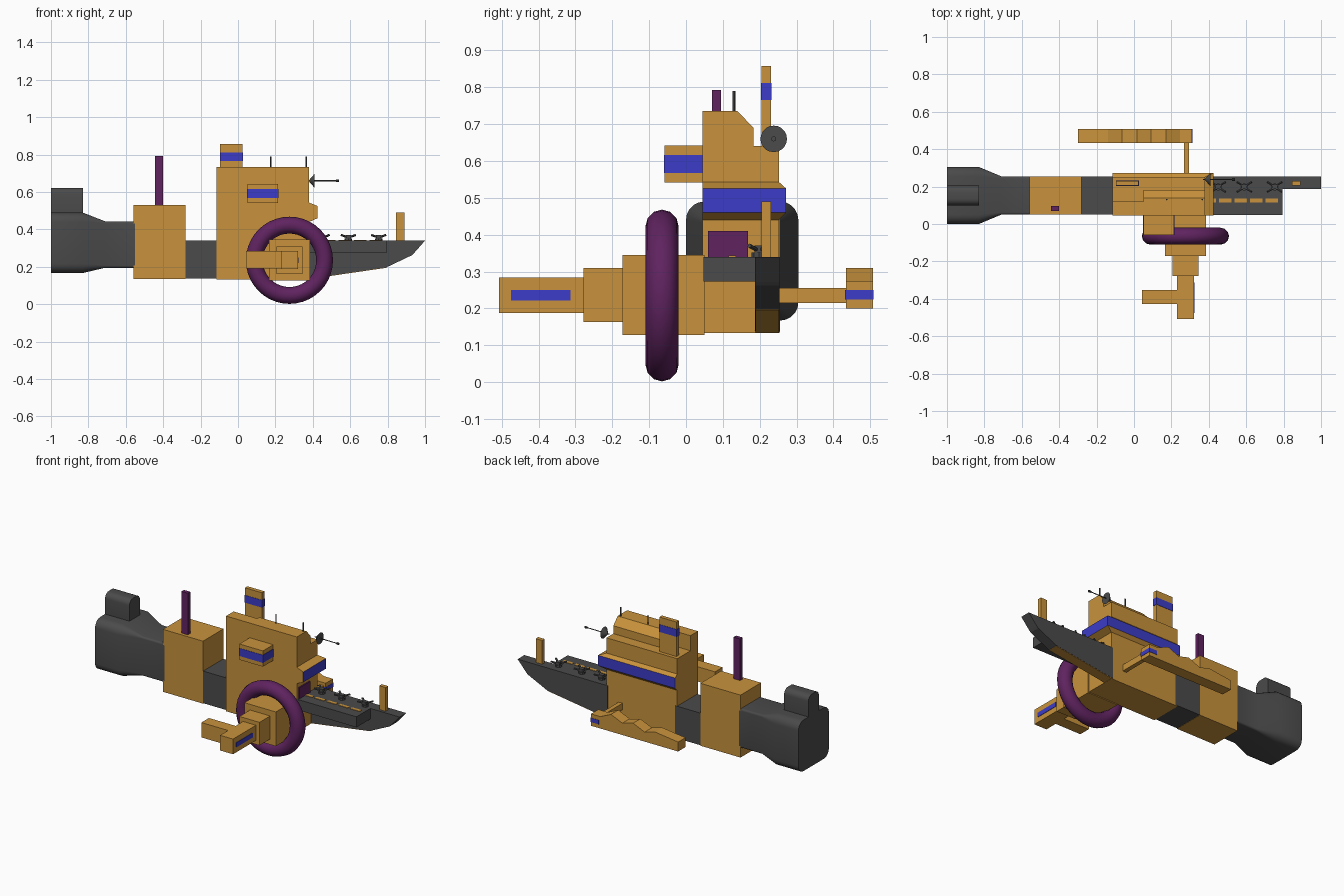
import bpy, bmesh, math
from mathutils import Vector, Matrix

if "Cube" in bpy.data.objects:
    bpy.data.objects.remove(bpy.data.objects["Cube"])


def material(name, rgb):
    m = bpy.data.materials.new(name)
    m.diffuse_color = (*rgb, 1)
    m.use_nodes = True
    m.node_tree.nodes["Principled BSDF"].inputs["Base Color"].default_value = m.diffuse_color
    return m


ORANGE = material("orange", (0.58, 0.29, 0.045))
BLUE = material("blue", (0.045, 0.045, 0.58))
PURPLE = material("purple", (0.115, 0.017, 0.115))
DARK = material("dark_grey", (0.07, 0.07, 0.07))


def make(name, bm, *mats, smooth=False):
    bmesh.ops.recalc_face_normals(bm, faces=bm.faces)
    me = bpy.data.meshes.new(name)
    bm.to_mesh(me)
    bm.free()
    ob = bpy.data.objects.new(name, me)
    bpy.context.collection.objects.link(ob)
    for m in mats:
        me.materials.append(m)
    if smooth:
        bpy.ops.object.select_all(action='DESELECT')
        ob.select_set(True)
        bpy.context.view_layer.objects.active = ob
        bpy.ops.object.shade_smooth_by_angle(angle=math.radians(40))
    return ob


def loft(name, rings, *mats, smooth=False):
    bm = bmesh.new()
    rows = [[bm.verts.new(p) for p in r] for r in rings]
    n = len(rows[0])
    for a, b in zip(rows, rows[1:]):
        for i in range(n):
            bm.faces.new((a[i], a[(i + 1) % n], b[(i + 1) % n], b[i]))
    bm.faces.new(rows[0])
    bm.faces.new(rows[-1])
    return make(name, bm, *mats, smooth=smooth)


def rect(x0, x1, y0, y1, z):
    return [(x0, y0, z), (x1, y0, z), (x1, y1, z), (x0, y1, z)]


def box(name, mat, x0, x1, y0, y1, z0, z1):
    return loft(name, [rect(x0, x1, y0, y1, z0), rect(x0, x1, y0, y1, z1)], mat)


def prism_y(name, mat, pts, y0, y1):
    return loft(name, [[(x, y, z) for x, z in pts] for y in (y0, y1)], mat)


def prism_x(name, mat, pts, x0, x1):
    return loft(name, [[(x, y, z) for y, z in pts] for x in (x0, x1)], mat)


def rounded(x, y0, y1, z0, z1, r, seg=5):
    ring = []
    corners = ((y1 - r, z1 - r), (y0 + r, z1 - r), (y0 + r, z0 + r), (y1 - r, z0 + r))
    for k, (cy, cz) in enumerate(corners):
        for i in range(seg + 1):
            a = math.pi / 2 * (k + i / seg)
            ring.append((x, cy + r * math.cos(a), cz + r * math.sin(a)))
    return ring


def rod(name, mat, a, b, r1, r2=None, n=10):
    a, b = Vector(a), Vector(b)
    d = b - a
    bm = bmesh.new()
    bmesh.ops.create_cone(bm, cap_ends=True, segments=n, radius1=r1,
                          radius2=r1 if r2 is None else r2, depth=d.length,
                          matrix=Matrix.Translation((a + b) / 2) @ d.to_track_quat('Z', 'Y').to_matrix().to_4x4())
    return make(name, bm, mat, smooth=True)


# Rear engine with its top bump
loft("engine", [rounded(-1, 0, 0.305, 0.167, 0.49, 0.05),
                rounded(-0.83, 0, 0.305, 0.167, 0.49, 0.05),
                rounded(-0.71, 0.05, 0.255, 0.195, 0.443, 0.012),
                rounded(-0.55, 0.05, 0.255, 0.195, 0.443, 0.012)], DARK, smooth=True)
loft("engine_bump", [rounded(x, 0.1, 0.205, 0.42, 0.622, 0.035) for x in (-1, -0.83)], DARK, smooth=True)

# Aft block, chimney and connecting hull
box("aft_block", ORANGE, -0.56, -0.28, 0.05, 0.255, 0.135, 0.53)
box("chimney", PURPLE, -0.445, -0.4, 0.07, 0.095, 0.52, 0.793)
box("mid_hull", DARK, -0.29, -0.1, 0.052, 0.253, 0.137, 0.34)

# Bridge: lower tower, rear upper tower, chamfered front upper tower
box("bridge_tower", ORANGE, -0.115, 0.38, 0.045, 0.252, 0.133, 0.64)
box("bridge_upper_rear", ORANGE, -0.115, 0.05, 0.045, 0.12, 0.62, 0.735)
prism_x("bridge_upper_front", ORANGE,
        [(0.045, 0.62), (0.183, 0.62), (0.183, 0.69), (0.14, 0.735), (0.045, 0.735)], 0.05, 0.38)

# Flared window band, blue on the fore and port faces
band = loft("window_band", [rect(-0.115, x, 0.045, y, z) for x, y, z in
                            ((0.38, 0.252, 0.44), (0.425, 0.272, 0.46),
                             (0.425, 0.272, 0.525), (0.38, 0.252, 0.543))], ORANGE, BLUE)
for p in band.data.polygons:
    if abs(p.normal.z) < 0.01 and (p.normal.x > 0.9 or p.normal.y > 0.9):
        p.material_index = 1
box("bridge_front_panel", PURPLE, 0.37, 0.388, 0.06, 0.168, 0.34, 0.41)

# Roof panel, side cabin and their wrapped blue bands
box("roof_panel", ORANGE, -0.095, 0.025, 0.205, 0.23, 0.62, 0.858)
box("roof_panel_band", BLUE, -0.097, 0.027, 0.203, 0.232, 0.765, 0.812)
box("side_cabin", ORANGE, 0.05, 0.215, -0.058, 0.05, 0.542, 0.642)
box("side_cabin_band", BLUE, 0.048, 0.217, -0.06, 0.05, 0.567, 0.616)

# Antennas and dish
for i, x in enumerate((0.175, 0.365)):
    rod(f"antenna_{i}", DARK, (x, 0.13, 0.72), (x, 0.13, 0.79), 0.004, n=6)
rod("dish", DARK, (0.38, 0.238, 0.66), (0.408, 0.238, 0.66), 0.004, 0.036, n=20)
rod("dish_spike", DARK, (0.37, 0.238, 0.66), (0.538, 0.238, 0.66), 0.003, n=6)
rod("dish_tip", DARK, (0.525, 0.238, 0.66), (0.54, 0.238, 0.66), 0.007, n=8)

# Starboard ring
bm = bmesh.new()
N, M = 40, 12
v = [[bm.verts.new((0.275 + (0.188 + 0.045 * math.cos(b)) * math.cos(a), -0.065 + 0.045 * math.sin(b),
                    0.235 + (0.188 + 0.045 * math.cos(b)) * math.sin(a)))
      for b in (2 * math.pi * j / M for j in range(M))] for a in (2 * math.pi * i / N for i in range(N))]
for i in range(N):
    for j in range(M):
        k, l = (i + 1) % N, (j + 1) % M
        bm.faces.new((v[i][j], v[k][j], v[k][l], v[i][l]))
make("ring", bm, PURPLE, smooth=True)

# Stepped arm through the ring
box("arm_base", ORANGE, 0.165, 0.385, -0.172, 0.05, 0.128, 0.345)
box("arm_middle", ORANGE, 0.205, 0.345, -0.278, -0.16, 0.163, 0.309)
box("arm_end", ORANGE, 0.23, 0.32, -0.507, -0.27, 0.188, 0.284)
box("arm_branch", ORANGE, 0.043, 0.24, -0.427, -0.352, 0.19, 0.284)
box("arm_light", BLUE, 0.31, 0.323, -0.475, -0.313, 0.221, 0.25)

# Port outrigger with zigzag top
box("outrigger_strut", ORANGE, 0.268, 0.295, 0.245, 0.44, 0.215, 0.256)
prism_y("outrigger_bar", ORANGE,
        [(-0.3, 0.2), (0.31, 0.2), (0.31, 0.275), (0.245, 0.275), (0.17, 0.309), (0.09, 0.275),
         (0.015, 0.295), (-0.065, 0.26), (-0.14, 0.28), (-0.3, 0.26)], 0.434, 0.507)
box("outrigger_light", BLUE, 0.255, 0.312, 0.432, 0.509, 0.224, 0.25)

# Prow, its orange keel and the short foredeck
prism_y("prow", DARK, [(0.37, 0.34), (1, 0.34), (0.94, 0.272), (0.93, 0.262),
                       (0.795, 0.198), (0.5, 0.155), (0.37, 0.137)], 0.187, 0.254)
prism_y("prow_keel", ORANGE, [(0.37, 0.145), (0.5, 0.16), (0.79, 0.2), (0.795, 0.195),
                              (0.5, 0.152), (0.37, 0.133)], 0.188, 0.253)
box("foredeck", DARK, 0.37, 0.795, 0.048, 0.2, 0.273, 0.34)
box("fore_mast", ORANGE, 0.845, 0.89, 0.205, 0.23, 0.33, 0.49)

# Deck stripes
for i in range(5):
    c = 0.405 + 0.083 * i
    box(f"deck_stripe_{i}", ORANGE, c - 0.033, c + 0.033, 0.115, 0.135, 0.335, 0.343)

# Deck turrets: base, head and four splayed barrels
for i, x in enumerate((0.45, 0.59, 0.752)):
    y = 0.198
    rod(f"turret_base_{i}", DARK, (x, y, 0.335), (x, y, 0.352), 0.02, n=8)
    box(f"turret_head_{i}", DARK, x - 0.014, x + 0.014, y - 0.012, y + 0.012, 0.35, 0.37)
    for sx in (-1, 1):
        for sy in (-1, 1):
            rod(f"turret_barrel_{i}_{sx}_{sy}", DARK, (x + sx * 0.01, y + sy * 0.008, 0.36),
                (x + sx * 0.038, y + sy * 0.026, 0.37), 0.006, n=6)
